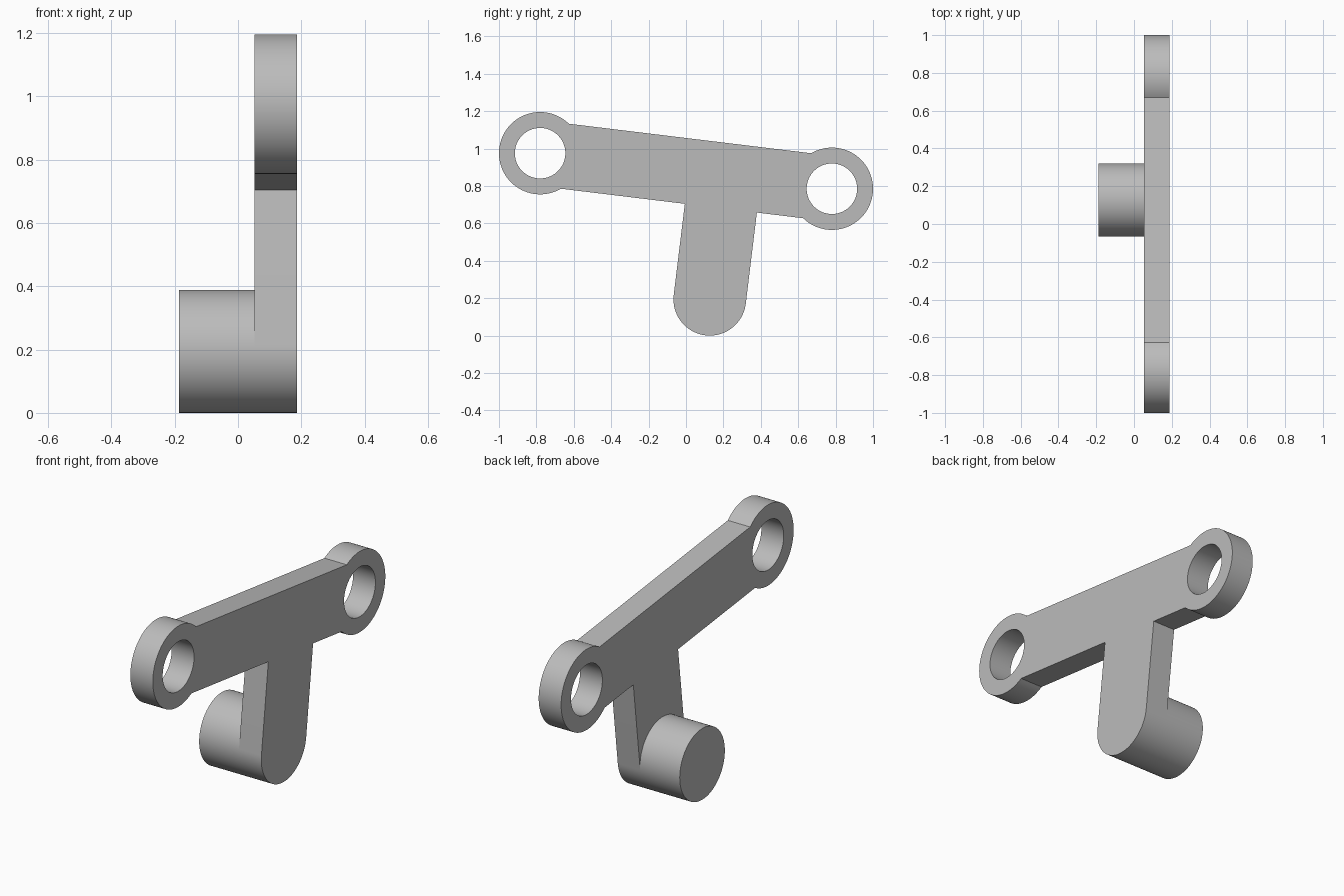
import bpy, bmesh
from math import atan2, asin, sqrt, pi, sin, cos
from mathutils import Vector, Matrix

cube = bpy.data.objects.get("Cube")
if cube:
    bpy.data.objects.remove(cube, do_unlink=True)

# Main dimensions, measured along the tilted bar (u) and across it (v)
RING, HOLE, PEG = 0.22, 0.135, 0.194
HALF_BAR = 0.175
X_BACK, X_PLATE, X_FRONT = -0.187, 0.052, 0.187
EYE_A = Vector((-0.78, 0.975))
EYE_B = Vector((0.78, 0.785))
PEG_CENTRE = Vector((0.127, PEG))

axis = (EYE_B - EYE_A).normalized()
side = Vector((-axis.y, axis.x))
length = (EYE_B - EYE_A).length
peg_u = (PEG_CENTRE - EYE_A).dot(axis)
peg_v = (PEG_CENTRE - EYE_A).dot(side)

metal = bpy.data.materials.new("plain grey")
metal.use_nodes = True
grey = (0.5, 0.5, 0.5, 1)
metal.diffuse_color = grey
metal.node_tree.nodes["Principled BSDF"].inputs["Base Color"].default_value = grey


def arc(u, v, radius, start, end, steps):
    return [(u + radius * cos(start + (end - start) * i / steps),
             v + radius * sin(start + (end - start) * i / steps))
            for i in range(steps + 1)]


def extrude_profile(name, loops, x0, x1):
    """Fill closed loops, with inner loops as holes, and extrude along x."""
    bm = bmesh.new()
    edges = []
    for loop in loops:
        verts = []
        for u, v in loop:
            p = EYE_A + axis * u + side * v
            verts.append(bm.verts.new((x0, p.x, p.y)))
        edges += [bm.edges.new((a, b)) for a, b in zip(verts, verts[1:] + verts[:1])]
    bmesh.ops.triangle_fill(bm, edges=edges, use_beauty=True, use_dissolve=False)
    result = bmesh.ops.extrude_face_region(bm, geom=bm.faces[:], use_keep_orig=True)
    moved = [g for g in result["geom"] if isinstance(g, bmesh.types.BMVert)]
    bmesh.ops.translate(bm, verts=moved, vec=(x1 - x0, 0, 0))
    bmesh.ops.recalc_face_normals(bm, faces=bm.faces[:])
    mesh = bpy.data.meshes.new(name)
    bm.to_mesh(mesh)
    bm.free()
    mesh.materials.append(metal)
    obj = bpy.data.objects.new(name, mesh)
    bpy.context.collection.objects.link(obj)
    bpy.ops.object.select_all(action="DESELECT")
    obj.select_set(True)
    bpy.context.view_layer.objects.active = obj
    bpy.ops.object.shade_smooth_by_angle(angle=pi / 6)
    return obj


# Lever plate: two ring ends, a straight bar and a round-ended stem
joint = asin(HALF_BAR / RING)
outline = arc(0, 0, RING, joint, 2 * pi - joint, 72)
outline += [(peg_u - PEG, -HALF_BAR)]
outline += arc(peg_u, peg_v, PEG, pi, 2 * pi, 48)
outline += [(peg_u + PEG, -HALF_BAR)]
outline += arc(length, 0, RING, joint - pi, pi - joint, 72)
holes = [arc(u, 0, HOLE, 0, 2 * pi, 72)[:-1] for u in (0, length)]
extrude_profile("lever_plate", [outline] + holes, X_PLATE, X_FRONT)

# Round peg at the foot of the stem
extrude_profile("peg", [arc(peg_u, peg_v, PEG, 0, 2 * pi, 96)[:-1]], X_BACK, X_PLATE)
